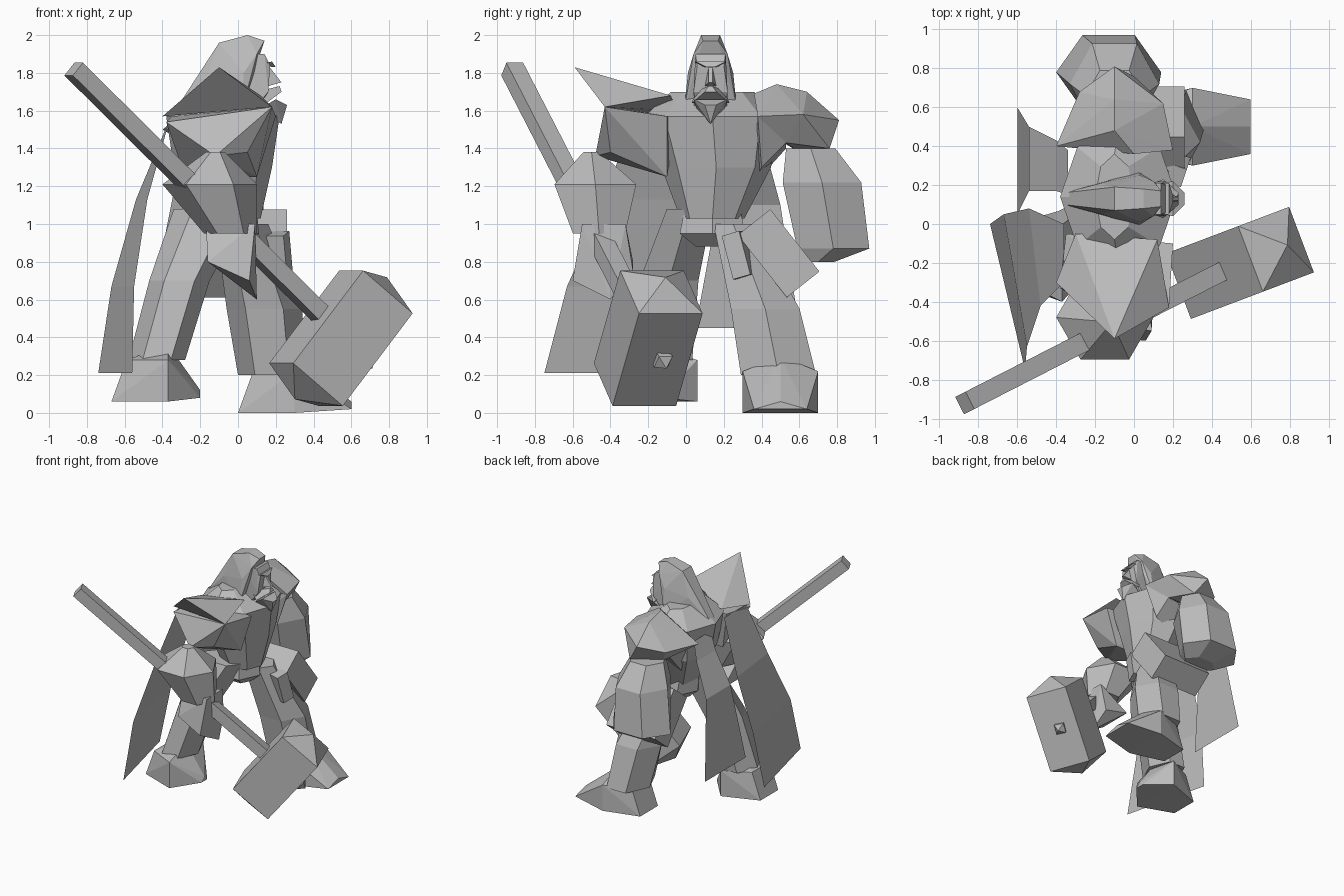
import bpy
import bmesh
from math import cos, sin, tau
from mathutils import Vector

cube = bpy.data.objects.get("Cube")
if cube:
    bpy.data.objects.remove(cube, do_unlink=True)

stone = bpy.data.materials.new("stone_grey")
stone.use_nodes = True
stone.diffuse_color = (.5, .5, .5, 1)
stone.node_tree.nodes["Principled BSDF"].inputs["Base Color"].default_value = stone.diffuse_color

BOTH_SIDES = (-1, 1)
HEAD_CENTRE = .13


def finish(name, bm):
    """Turn a bmesh into a flat shaded object."""
    mesh = bpy.data.meshes.new(name)
    bm.to_mesh(mesh)
    bm.free()
    mesh.materials.append(stone)
    part = bpy.data.objects.new(name, mesh)
    bpy.context.collection.objects.link(part)


def hull(name, points):
    """Faceted solid wrapped around a handful of corner points."""
    bm = bmesh.new()
    corners = [bm.verts.new(point) for point in points]
    bmesh.ops.convex_hull(bm, input=corners)
    spare = [corner for corner in bm.verts if not corner.link_faces]
    bmesh.ops.delete(bm, geom=spare, context="VERTS")
    bmesh.ops.recalc_face_normals(bm, faces=bm.faces[:])
    finish(name, bm)


def mirrored_hull(name, profile):
    """Solid symmetric about the head plane, from (x, half width, z) points."""
    hull(name, [(x, HEAD_CENTRE + side * half, z)
                for x, half, z in profile for side in BOTH_SIDES])


def limb(name, sections, sides=6):
    """Level ovals joined into a limb, each given as (x, y, z, x radius, y radius)."""
    bm = bmesh.new()
    angles = [tau * step / sides for step in range(sides)]
    rings = [[bm.verts.new((x + wide * cos(angle), y + deep * sin(angle), z)) for angle in angles]
             for x, y, z, wide, deep in sections]
    for upper, lower in zip(rings, rings[1:]):
        for step in range(sides):
            before = step - 1
            bm.faces.new((upper[before], upper[step], lower[step], lower[before]))
    bm.faces.new(rings[0])
    bm.faces.new(rings[-1])
    bmesh.ops.recalc_face_normals(bm, faces=bm.faces[:])
    finish(name, bm)


def block(name, start, end, width, depth, peak=0):
    """Four sided bar between two points, with an optional low point on each end."""
    start, end = Vector(start), Vector(end)
    along = (end - start).normalized()
    across = along.cross(Vector((0, 0, 1))).normalized() * width
    rise = across.cross(along).normalized() * depth
    corners = [centre + a * across + b * rise
               for centre in (start, end) for a in BOTH_SIDES for b in BOTH_SIDES]
    if peak:
        corners += [start - along * peak, end + along * peak]
    hull(name, corners)


def foot(name, heel, toe, y, ground, half_width, toe_half):
    """Wedge boot that points along x and slopes from the ankle to the toe."""
    top, instep = ground + .22, heel + .3
    points = [(instep, y, top + .08), (toe, y, ground + .06)]
    for side in BOTH_SIDES:
        inner, outer = y + side * .12, y + side * half_width
        points += [(heel, inner, ground), (instep, outer, ground),
                   (toe, y + side * toe_half, ground + .02),
                   (heel + .08, inner, top), (instep, outer, top)]
    hull(name, points)


def cloth(name, rows, flare):
    """Single hanging sheet from (x, z, first y, second y) rows, twisting as it falls."""
    bm = bmesh.new()
    edges = [(bm.verts.new((x - flare * drop, first, z)), bm.verts.new((x + flare * drop, second, z)))
             for drop, (x, z, first, second) in enumerate(rows)]
    for upper, lower in zip(edges, edges[1:]):
        bm.faces.new((*upper, *reversed(lower)))
    finish(name, bm)


# Torso and hips
limb("torso", [(-.1, .14, 1.7, .1, .22), (-.08, .14, 1.57, .3, .36),
               (-.08, .16, 1.3, .26, .29), (-.04, .14, 1.03, .16, .17)], sides=8)
limb("hips", [(-.06, .14, 1.08, .16, .17), (-.05, .14, .95, .16, .2), (-.05, .14, .88, .08, .1)])

# Head, hair and face
mirrored_hull("hair", [(-.1, .06, 1.96), (.05, .05, 2), (.14, .04, 1.97), (.1, .09, 1.9),
                       (-.17, .08, 1.76), (.03, .12, 1.8), (.02, .14, 1.6), (-.36, .03, 1.56)])
mirrored_hull("face", [(.14, .08, 1.9), (.17, .07, 1.84), (.16, .09, 1.7), (.1, .07, 1.6),
                       (0, .08, 1.9), (0, .08, 1.5)])
mirrored_hull("brow", [(.2, .02, 1.83), (.18, .08, 1.86), (.1, .08, 1.84)])
mirrored_hull("nose", [(.16, .01, 1.84), (.23, .01, 1.75), (.16, .03, 1.73)])
mirrored_hull("moustache", [(.22, .01, 1.73), (.23, .03, 1.7), (.15, .1, 1.64), (.1, .08, 1.7)])
mirrored_hull("beard", [(.26, .03, 1.63), (.2, .09, 1.66), (.23, 0, 1.53), (.1, .07, 1.6)])

# Left arm hanging in a heavy sleeve
hull("left_shoulder", [(0, .36, 1.69), (-.1, .48, 1.74), (-.1, .64, 1.7), (-.1, .81, 1.55),
                       (.15, .62, 1.58), (.2, .38, 1.57), (-.4, .4, 1.5), (-.28, .68, 1.5),
                       (0, .76, 1.4), (.08, .53, 1.43), (-.2, .6, 1.38)])
hull("left_armpit", [(.2, .38, 1.57), (.08, .53, 1.43), (.1, .4, 1.3),
                     (-.3, .4, 1.5), (-.2, .53, 1.4), (-.2, .35, 1.2)])
limb("left_forearm", [(-.1, .66, 1.4, .15, .15), (-.1, .72, 1.22, .23, .24),
                      (-.13, .78, .87, .27, .22), (-.1, .7, .8, .15, .1)])

# Right arm: pointed shoulder roof, upper arm and open sleeve
hull("shoulder_roof", [(-.1, -.59, 1.83), (-.4, -.3, 1.57), (.12, -.08, 1.68),
                       (.18, -.43, 1.62), (-.3, -.05, 1.6)])
hull("right_upper_arm", [(.18, -.43, 1.62), (.2, -.1, 1.57), (-.38, -.33, 1.54),
                         (-.35, -.05, 1.57), (-.12, -.48, 1.36), (.05, -.4, 1.38),
                         (.1, -.1, 1.25), (-.28, -.1, 1.25)])
limb("right_sleeve", [(-.12, -.5, 1.38, .05, .05), (-.15, -.48, 1.21, .25, .25),
                      (-.04, -.46, .95, .14, .16)])
hull("right_cuff", [(.09, -.55, 1), (.08, -.32, 1), (-.17, -.5, 1), (-.16, -.28, .8),
                    (-.16, -.58, .8), (.1, -.4, .6), (.06, -.28, .75), (.06, -.6, .7)])

# Hip block and belt end on the left side
block("hip_block", (.03, .36, 1.01), (.03, .62, .68), .23, .11)
block("belt_end", (.18, .26, .95), (.2, .32, .72), .08, .05)

# Legs and boots
limb("left_leg", [(.02, .25, 1, .14, .12), (.14, .42, .55, .2, .21), (.18, .49, .2, .18, .23)])
limb("right_leg", [(-.14, .02, 1.08, .2, .14), (-.31, -.09, .7, .16, .18),
                   (-.43, -.14, .28, .15, .2)])
foot("left_boot", 0, .6, .5, 0, half_width=.2, toe_half=.14)
foot("right_boot", -.67, -.2, -.17, .06, half_width=.23, toe_half=.04)

# Cape tails
cloth("left_cape_tail", [(-.34, 1.5, .38, .15), (-.4, 1.36, .43, .17),
                         (-.54, 1.1, .5, .17), (-.6, .45, .6, .05)], flare=0)
cloth("right_cape_tail", [(-.36, 1.56, 0, -.3), (-.51, 1.13, .08, -.42),
                          (-.61, .67, .05, -.63), (-.65, .21, 0, -.75)], flare=.03)

# War hammer
block("hammer_handle", (-.87, -.92, 1.82), (.5, -.22, .46), .05, .045)
block("hammer_head", (.36, -.27, .15), (.73, -.13, .64), .18, .18, peak=.1)
block("hammer_stud", (.6, -.16, .36), (.68, -.12, .27), .04, .04, peak=.05)
